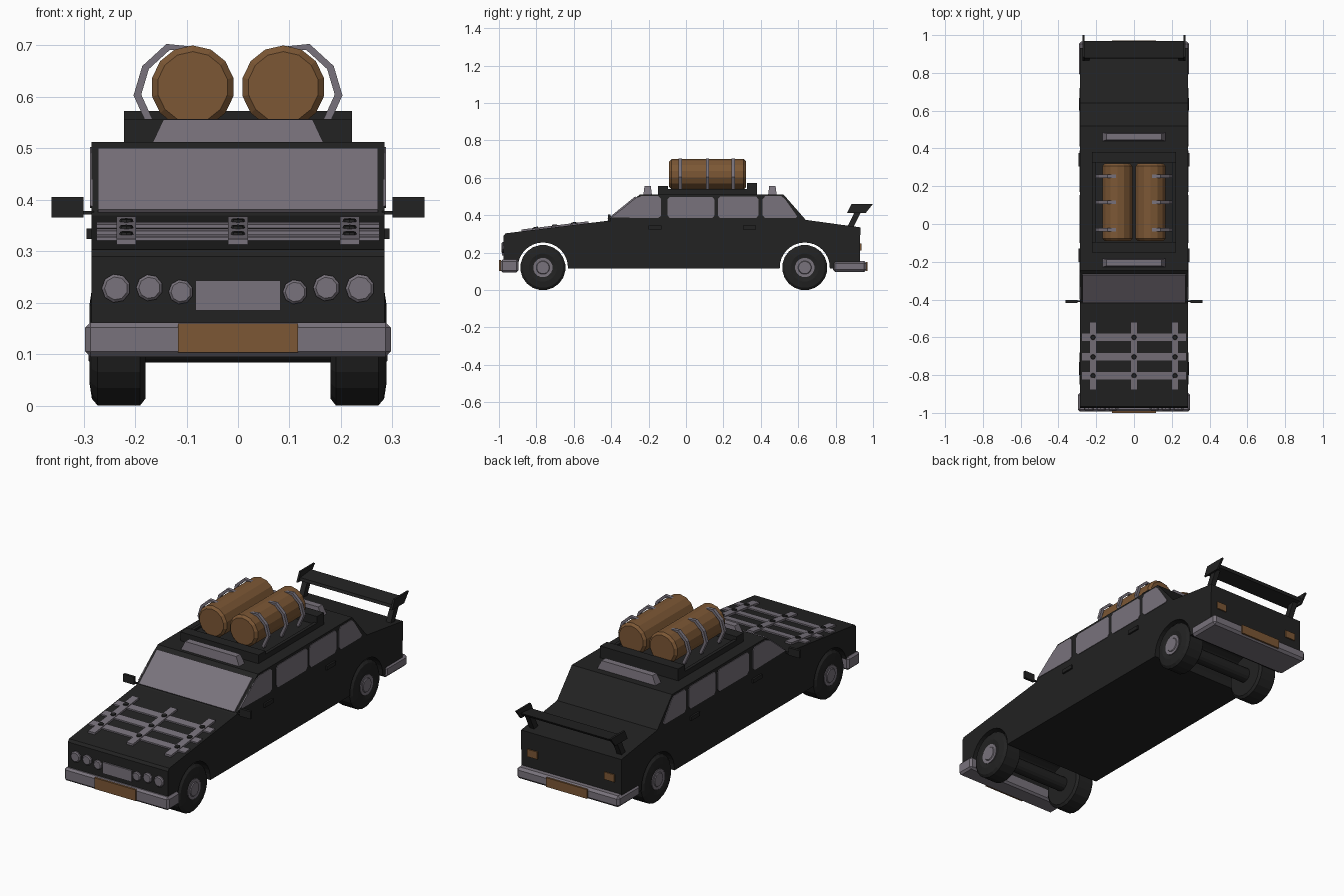
import bpy, bmesh, math
from mathutils import Matrix, Vector

if "Cube" in bpy.data.objects:
    bpy.data.objects.remove(bpy.data.objects["Cube"])


def material(name, rgb):
    m = bpy.data.materials.new(name)
    m.diffuse_color = (*rgb, 1)
    m.use_nodes = True
    m.node_tree.nodes["Principled BSDF"].inputs["Base Color"].default_value = m.diffuse_color
    return m


BLACK = material("black paint", (0.016, 0.016, 0.016))
GREY = material("mauve grey", (0.19, 0.17, 0.20))
BROWN = material("brown", (0.20, 0.095, 0.035))


def finish(name, bm, mat):
    bmesh.ops.recalc_face_normals(bm, faces=bm.faces)
    me = bpy.data.meshes.new(name)
    bm.to_mesh(me)
    bm.free()
    me.materials.append(mat)
    ob = bpy.data.objects.new(name, me)
    bpy.context.collection.objects.link(ob)
    return ob


def prism(name, pts, a, b, axis, mat):
    """Extrude a 2D outline from a to b along X (pts are y,z) or Y (pts are x,z)."""
    bm = bmesh.new()
    put = (lambda p, t: (t, p[0], p[1])) if axis == 'X' else (lambda p, t: (p[0], t, p[1]))
    r0 = [bm.verts.new(put(p, a)) for p in pts]
    r1 = [bm.verts.new(put(p, b)) for p in pts]
    bm.faces.new(r0)
    bm.faces.new(r1[::-1])
    n = len(pts)
    for i in range(n):
        j = (i + 1) % n
        bm.faces.new((r0[i], r0[j], r1[j], r1[i]))
    return finish(name, bm, mat)


def box(name, x0, x1, y0, y1, z0, z1, mat):
    return prism(name, [(y0, z0), (y1, z0), (y1, z1), (y0, z1)], x0, x1, 'X', mat)


def lathe(name, profile, centre, axis, n, mat):
    """Closed solid of revolution; profile is (distance along axis, radius)."""
    bm = bmesh.new()
    rings = []
    for t, r in profile:
        ring = []
        for i in range(n):
            a = 2 * math.pi * (i + 0.5) / n
            u, v = r * math.cos(a), r * math.sin(a)
            off = Vector((t, u, v)) if axis == 'X' else Vector((u, t, v))
            ring.append(bm.verts.new(Vector(centre) + off))
        rings.append(ring)
    for r0, r1 in zip(rings, rings[1:]):
        for i in range(n):
            j = (i + 1) % n
            bm.faces.new((r0[i], r0[j], r1[j], r1[i]))
    bm.faces.new(rings[0])
    bm.faces.new(rings[-1])
    return finish(name, bm, mat)


def bevel(ob, width, segments=1):
    m = ob.modifiers.new("bevel", 'BEVEL')
    m.width, m.segments = width, segments
    return ob


# body: one side profile with wheel arches running right through
AXLES = (-0.765, 0.635)
AXLE_Z, ARCH_R, FLOOR = 0.12, 0.134, 0.115
outline = [(-0.975, FLOOR)]
for cy in AXLES:
    for i in range(17):
        a = math.pi * (1 - i / 16)
        outline.append((cy + ARCH_R * math.cos(a), max(FLOOR, AXLE_Z + ARCH_R * math.sin(a)) - (FLOOR > 1)))
    outline[-17] = (cy - ARCH_R, FLOOR)
    outline[-1] = (cy + ARCH_R, FLOOR)
outline += [(0.93, FLOOR), (0.932, 0.335), (0.64, 0.375), (0.52, 0.512),
            (-0.245, 0.512), (-0.42, 0.37), (-0.965, 0.303), (-0.975, 0.29)]
prism("car_body", outline, -0.285, 0.285, 'X', BLACK)

# windscreen plate lying on the front slope
prism("windscreen", [(-0.414, 0.375), (-0.266, 0.495), (-0.271, 0.501), (-0.419, 0.381)],
      -0.272, 0.272, 'X', GREY)

# side windows, mirrors, handles
WINDOWS = [
    [(-0.40, 0.388), (-0.15, 0.384), (-0.135, 0.395), (-0.135, 0.49), (-0.15, 0.503), (-0.235, 0.503), (-0.27, 0.49)],
    [(-0.085, 0.384), (0.14, 0.384), (0.153, 0.40), (0.153, 0.483), (0.14, 0.498), (-0.085, 0.498),
     (-0.1, 0.483), (-0.1, 0.40)],
    [(0.182, 0.384), (0.375, 0.384), (0.388, 0.40), (0.388, 0.485), (0.375, 0.50), (0.182, 0.50),
     (0.17, 0.485), (0.17, 0.40)],
    [(0.423, 0.384), (0.585, 0.384), (0.595, 0.393), (0.53, 0.485), (0.51, 0.502), (0.423, 0.502),
     (0.41, 0.485), (0.41, 0.40)],
]
for s, side in ((-1, "left"), (1, "right")):
    for i, w in enumerate(WINDOWS):
        prism(f"side_window_{side}_{i}", w, s * 0.283, s * 0.288, 'X', GREY)
    box(f"mirror_stem_{side}", s * 0.28, s * 0.31, -0.413, -0.405, 0.371, 0.378, BLACK)
    box(f"mirror_{side}", s * 0.30, s * 0.362, -0.417, -0.403, 0.366, 0.405, BLACK)
    for y in (-0.165, 0.34):
        box(f"door_handle_{side}", s * 0.28, s * 0.294, y - 0.035, y + 0.035, 0.324, 0.344, BLACK)

# wheels, hubs and axles
for cy, end in zip(AXLES, ("front", "rear")):
    lathe(f"{end}_axle", [(-0.2, 0.037), (0.2, 0.037)], (0, cy, AXLE_Z), 'X', 16, BLACK)
    for s in (-1, 1):
        c = (0, cy, AXLE_Z)
        tyre = [(0.18, 0.085), (0.18, 0.108), (0.19, 0.121), (0.273, 0.121), (0.284, 0.108),
                (0.289, 0.075), (0.284, 0.055)]
        lathe(f"{end}_tyre", [(s * t, r) for t, r in tyre], c, 'X', 20, BLACK)
        hub = [(0.28, 0.052), (0.288, 0.052), (0.287, 0.036), (0.291, 0.033)]
        lathe(f"{end}_hub", [(s * t, r) for t, r in hub], c, 'X', 16, GREY)

# bumpers and blank plates
bevel(box("front_bumper", -0.297, 0.297, -0.992, -0.895, 0.095, 0.162, GREY), 0.01)
bevel(box("rear_bumper", -0.292, 0.292, 0.785, 0.965, 0.097, 0.155, GREY), 0.012)
box("front_plate", -0.117, 0.117, -1.0, -0.99, 0.103, 0.16, BROWN)
box("rear_plate", -0.117, 0.117, 0.962, 0.971, 0.103, 0.15, BROWN)

# grille, headlights and tail lights
box("grille", -0.083, 0.083, -0.983, -0.97, 0.185, 0.243, GREY)
for s in (-1, 1):
    for x, z, r in ((0.237, 0.228, 0.028), (0.172, 0.229, 0.026), (0.111, 0.221, 0.024)):
        lathe("headlight", [(-0.97, r), (-0.982, r), (-0.987, r * 0.8)], (s * x, 0, z), 'Y', 9, GREY)
    box("tail_light", s * 0.19, s * 0.248, 0.928, 0.937, 0.21, 0.248, BROWN)

# bonnet lattice, following the slope of the bonnet
SLOPE = (0.37 - 0.303) / (0.965 - 0.42)


def bonnet_z(y):
    return 0.303 + (y + 0.965) * SLOPE


def bonnet_bar(name, x0, x1, y0, y1, h):
    z0, z1 = bonnet_z(y0), bonnet_z(y1)
    prism(name, [(y0, z0 - 0.003), (y1, z1 - 0.003), (y1, z1 + h), (y0, z0 + h)], x0, x1, 'X', GREY)


BARS_X, BARS_Y = (-0.217, 0, 0.217), (-0.60, -0.703, -0.803)
for x in BARS_X:
    bonnet_bar("bonnet_long_bar", x - 0.019, x + 0.019, -0.88, -0.52, 0.010)
for y in BARS_Y:
    bonnet_bar("bonnet_cross_bar", -0.275, 0.275, y - 0.02, y + 0.02, 0.007)
    for x in BARS_X:
        bm = bmesh.new()
        spin = Matrix.Translation((x, y, bonnet_z(y) + 0.009)) @ Matrix.Rotation(math.atan(SLOPE), 4, 'X')
        bmesh.ops.create_cone(bm, cap_ends=True, segments=8, radius1=0.016, radius2=0.012,
                              depth=0.012, matrix=spin)
        finish("bonnet_bolt", bm, BLACK)

# roof tray
box("roof_tray_floor", -0.222, 0.222, -0.15, 0.38, 0.505, 0.53, BLACK)
box("roof_tray_front", -0.222, 0.222, -0.15, -0.095, 0.51, 0.557, BLACK)
box("roof_tray_rear", -0.222, 0.222, 0.325, 0.38, 0.51, 0.573, BLACK)
for s in (-1, 1):
    box("roof_tray_side", s * 0.205, s * 0.222, -0.15, 0.38, 0.51, 0.54, BLACK)

# roof light bars, tapered towards the top
for y in (-0.205, 0.462):
    bm = bmesh.new()
    bmesh.ops.create_cube(bm, size=1)
    for v in bm.verts:
        top = v.co.z > 0
        v.co = (v.co.x * (0.29 if top else 0.335), y + v.co.y * (0.034 if top else 0.046),
                0.556 if top else 0.508)
    finish("roof_light_bar", bm, GREY)

# barrels with bevelled rims, and their straps
STRAP = [(0.172, 0.535), (0.203, 0.603), (0.186, 0.660), (0.139, 0.703), (0.092, 0.698)]
for s in (-1, 1):
    lathe("barrel", [(-0.09, 0.069), (-0.078, 0.081), (0.308, 0.081), (0.32, 0.069)],
          (s * 0.088, 0, 0.619), 'Y', 14, BROWN)
    inner = [(0.088 + (x - 0.088) * 0.87, 0.615 + (z - 0.615) * 0.87) for x, z in STRAP]
    band = [(s * x, z) for x, z in STRAP + inner[::-1]]
    for y in (-0.03, 0.115, 0.252):
        prism("barrel_strap", band, y - 0.009, y + 0.009, 'Y', GREY)

# rear spoiler: wing, end plates and struts
prism("spoiler_wing", [(0.875, 0.418), (0.96, 0.428), (0.968, 0.441), (0.88, 0.432)],
      -0.265, 0.265, 'X', BLACK)
for s in (-1, 1):
    prism("spoiler_end_plate", [(0.862, 0.413), (0.962, 0.413), (1.0, 0.461), (0.885, 0.461)],
          s * 0.262, s * 0.272, 'X', BLACK)
    prism("spoiler_strut", [(0.862, 0.335), (0.895, 0.335), (0.94, 0.425), (0.905, 0.425)],
          s * 0.235, s * 0.262, 'X', BLACK)
